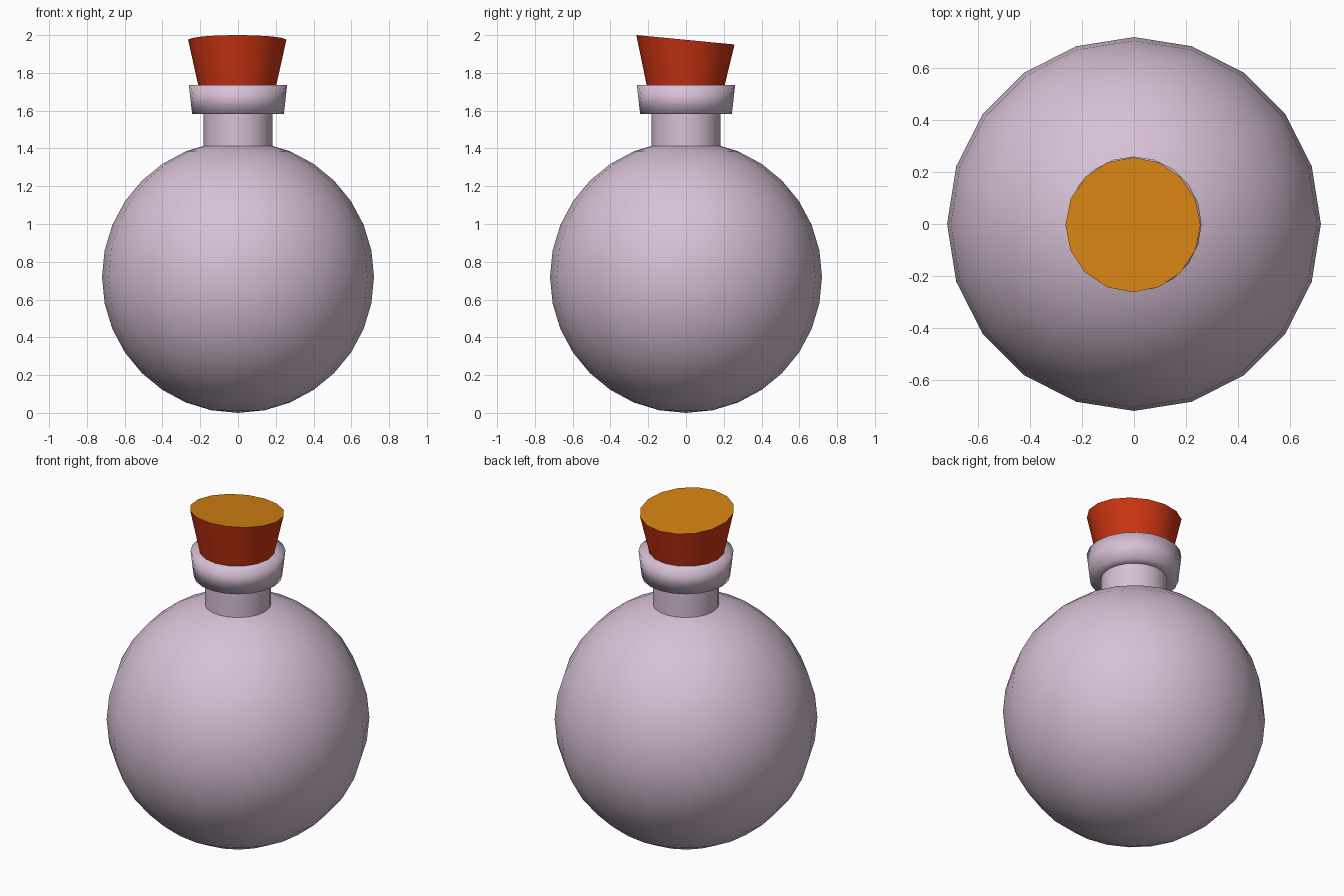
import bpy, math

if "Cube" in bpy.data.objects:
    bpy.data.objects.remove(bpy.data.objects["Cube"])


def material(name, rgb):
    m = bpy.data.materials.new(name)
    m.diffuse_color = (*rgb, 1)
    m.use_nodes = True
    m.node_tree.nodes["Principled BSDF"].inputs["Base Color"].default_value = m.diffuse_color
    return m


GLASS = material("pale_mauve_glass", (0.68, 0.53, 0.67))
RED = material("cork_red", (0.60, 0.034, 0.006))
ORANGE = material("cork_orange", (0.66, 0.22, 0.006))


def revolve(name, profile, sides, mats, centre=(0, 0)):
    """Spin (radius, z) points round z and cap both ends."""
    verts, faces = [], []
    for r, z in profile:
        for i in range(sides):
            a = 2 * math.pi * i / sides
            verts.append((centre[0] + r * math.cos(a), centre[1] + r * math.sin(a), z))
    for k in range(len(profile) - 1):
        for i in range(sides):
            j = (i + 1) % sides
            faces.append((k * sides + i, k * sides + j, (k + 1) * sides + j, (k + 1) * sides + i))
    faces.append(tuple(reversed(range(sides))))
    top = (len(profile) - 1) * sides
    faces.append(tuple(range(top, top + sides)))
    mesh = bpy.data.meshes.new(name)
    mesh.from_pydata(verts, [], faces)
    for m in mats:
        mesh.materials.append(m)
    ob = bpy.data.objects.new(name, mesh)
    bpy.context.collection.objects.link(ob)
    for p in mesh.polygons:
        p.use_smooth = len(p.vertices) == 4
    return ob


# Round flask body
bpy.ops.mesh.primitive_uv_sphere_add(segments=20, ring_count=16, radius=0.72, location=(0, 0, 0.72))
body = bpy.context.object
body.name = "flask_body"
body.data.materials.append(GLASS)
bpy.ops.object.shade_smooth()

# Neck and flared lip
revolve("neck", [(0.182, 1.38), (0.182, 1.60)], 20, [GLASS])
revolve("lip", [(0.17, 1.583), (0.243, 1.583), (0.26, 1.735), (0.18, 1.735)], 20, [GLASS])

# Tapered stopper with a slanted top in a second colour
cork = revolve("stopper", [(0.19, 1.66), (0.26, 1.975)], 16, [RED, ORANGE], (-0.004, -0.003))
for v in cork.data.vertices:
    if v.co.z > 1.8:
        v.co.z = 1.975 - 0.096 * v.co.y
for p in cork.data.polygons:
    if p.normal.z > 0.9:
        p.material_index = 1
